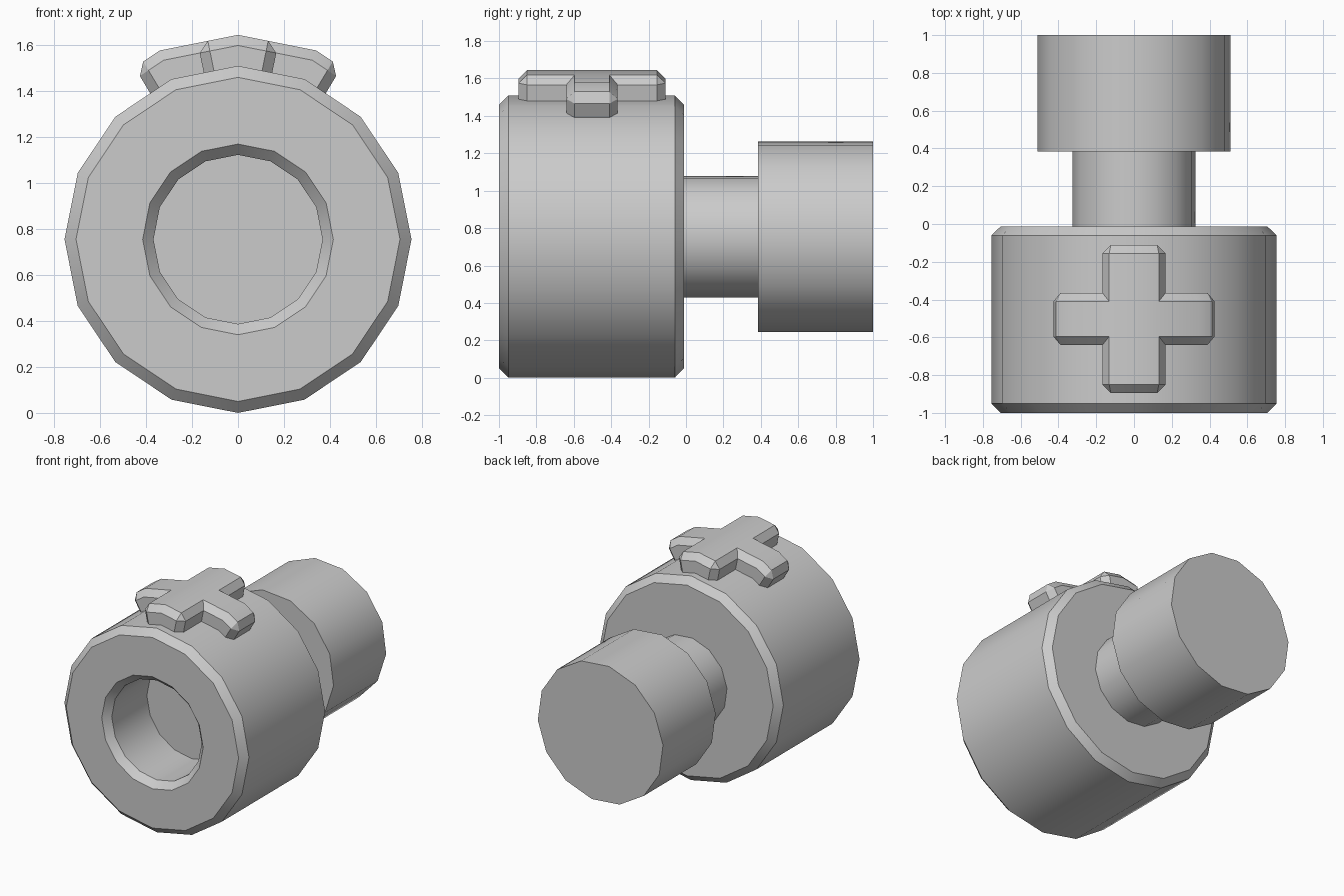
import bpy, bmesh
from math import sin, cos, pi, radians

if "Cube" in bpy.data.objects:
    bpy.data.objects.remove(bpy.data.objects["Cube"])

CZ = 0.755  # height of the shared axis, which runs along y


def finish(bm, name):
    bmesh.ops.recalc_face_normals(bm, faces=bm.faces)
    mesh = bpy.data.meshes.new(name)
    bm.to_mesh(mesh)
    bm.free()
    ob = bpy.data.objects.new(name, mesh)
    bpy.context.collection.objects.link(ob)
    bpy.ops.object.select_all(action='DESELECT')
    ob.select_set(True)
    bpy.context.view_layer.objects.active = ob
    bpy.ops.object.shade_smooth_by_angle(angle=radians(30))
    return ob


def lathe(name, profile, sides, turn=0.0):
    """Revolve (radius, y) points round the axis and cap both ends."""
    bm = bmesh.new()
    rings = []
    for r, y in profile:
        angles = [turn + 2 * pi * k / sides for k in range(sides)]
        rings.append([bm.verts.new((r * cos(a), y, CZ + r * sin(a))) for a in angles])
    for a, b in zip(rings, rings[1:]):
        for k in range(sides):
            n = (k + 1) % sides
            bm.faces.new((a[k], a[n], b[n], b[k]))
    bm.faces.new(rings[0])
    bm.faces.new(rings[-1])
    return finish(bm, name)


# Main drum with chamfered rims and a blind bore in the front
lathe("drum", [(0.368, -0.54), (0.368, -0.95), (0.415, -1), (0.705, -1),
               (0.755, -0.95), (0.755, -0.06), (0.705, -0.012)], 16)

# Neck and rear barrel
lathe("neck", [(0.328, -0.05), (0.328, 0.40)], 14, radians(-5))
lathe("rear_barrel", [(0.514, 0.385), (0.514, 1.0)], 14, radians(-5))


# Raised cross pad wrapped over the drum
def facet_radius(r, a):
    """Radius of a 16-sided ring at angle a from the top."""
    half = pi / 16
    return r * cos(half) / cos(abs(a) % (pi / 8) - half)


def cross_pad():
    low, high = 0.70, 0.89
    angles = [radians(d) for d in (-31, -22.5, -11.6, 0, 11.6, 22.5, 31)]
    ys = (-0.895, -0.64, -0.365, -0.11)
    bm = bmesh.new()
    grid = {}
    for i, a in enumerate(angles):
        r = facet_radius(low, a)
        for j, y in enumerate(ys):
            grid[i, j] = bm.verts.new((r * sin(a), y, CZ + r * cos(a)))
    for i in range(6):
        for j in range(3):
            if j == 1 or i in (2, 3):
                bm.faces.new([grid[p] for p in ((i, j), (i + 1, j), (i + 1, j + 1), (i, j + 1))])
    bmesh.ops.delete(bm, geom=[v for v in bm.verts if not v.link_faces], context='VERTS')
    res = bmesh.ops.extrude_face_region(bm, geom=bm.faces[:])
    top = {v for v in res["geom"] if isinstance(v, bmesh.types.BMVert)}
    for v in top:
        v.co.x *= high / low
        v.co.z = CZ + (v.co.z - CZ) * high / low
    bmesh.ops.recalc_face_normals(bm, faces=bm.faces)
    bm.normal_update()
    edges = [e for e in bm.edges
             if any(v in top for v in e.verts) and e.calc_face_angle_signed(0) > 0.5]
    bmesh.ops.bevel(bm, geom=edges, offset=0.045, offset_type='OFFSET',
                    segments=1, profile=0.5, affect='EDGES')
    return finish(bm, "cross_pad")


cross_pad()
